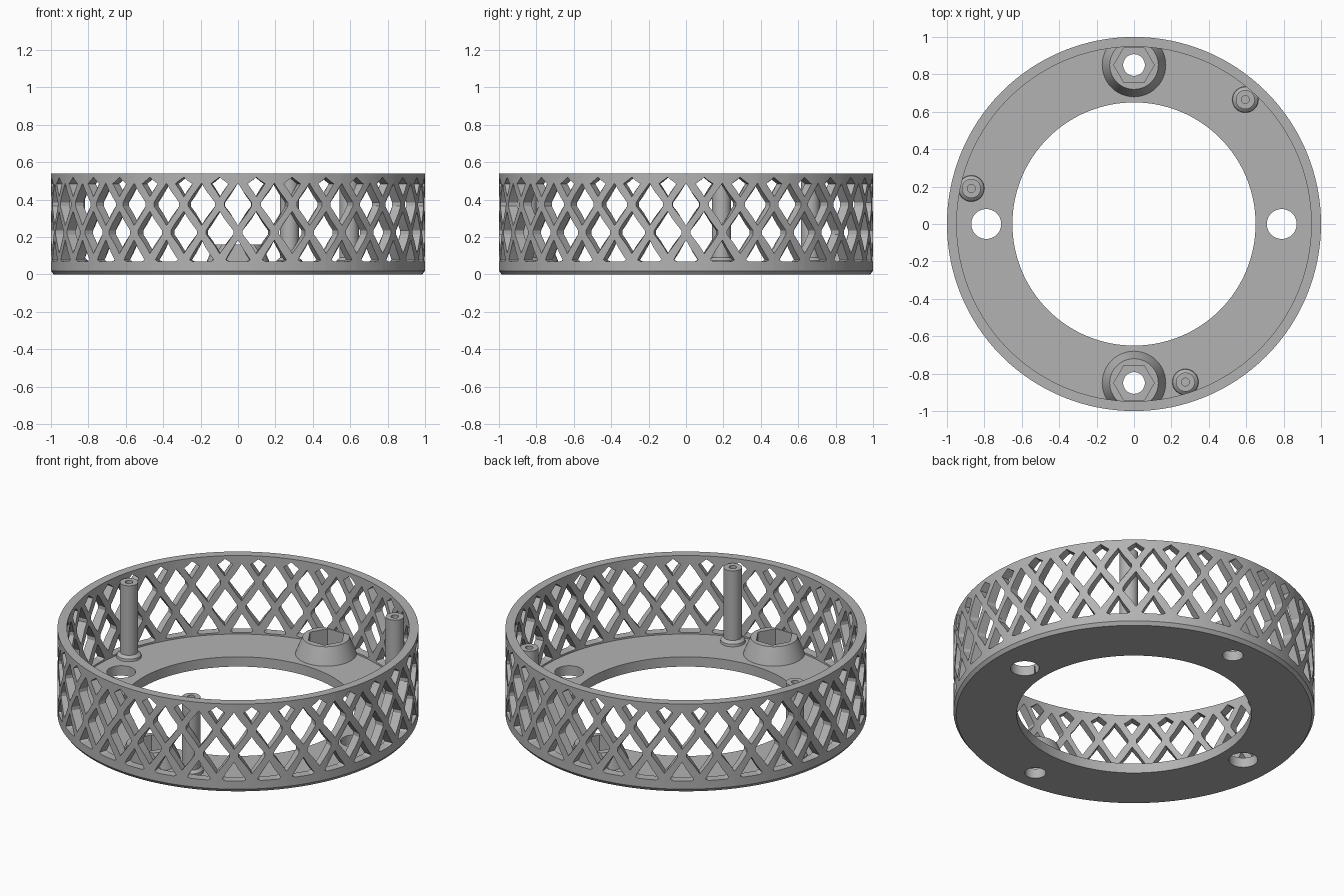
import bpy, bmesh, math
from mathutils import Vector

cube = bpy.data.objects.get("Cube")
if cube:
    bpy.data.objects.remove(cube, do_unlink=True)

grey = bpy.data.materials.new("plain_grey")
grey.use_nodes = True
grey.diffuse_color = (0.45, 0.45, 0.45, 1)
grey.node_tree.nodes["Principled BSDF"].inputs["Base Color"].default_value = (0.45, 0.45, 0.45, 1)

FLOOR, TOP = 0.06, 0.54
INNER = 0.948
COLUMNS = 32


def finish(name, bm):
    bmesh.ops.recalc_face_normals(bm, faces=bm.faces)
    mesh = bpy.data.meshes.new(name)
    bm.to_mesh(mesh)
    bm.free()
    ob = bpy.data.objects.new(name, mesh)
    bpy.context.collection.objects.link(ob)
    mesh.materials.append(grey)
    return ob


def lathe(name, profile, center=(0, 0), steps=48):
    """Revolve a closed (radius, height) profile; radius 0 makes a pole."""
    bm = bmesh.new()
    rings = []
    for r, z in profile:
        n = 1 if r == 0 else steps
        rings.append([bm.verts.new((center[0] + r * math.cos(math.tau * i / steps),
                                    center[1] + r * math.sin(math.tau * i / steps), z))
                      for i in range(n)])
    for a, b in zip(rings, rings[1:] + rings[:1]):
        if len(a) == len(b) == 1:
            continue
        for i in range(steps):
            j = (i + 1) % steps
            quad = [a[i % len(a)], a[j % len(a)], b[j % len(b)], b[i % len(b)]]
            bm.faces.new(list(dict.fromkeys(quad)))
    return finish(name, bm)


def rod(name, r, z0, z1, center=(0, 0), steps=48):
    return lathe(name, [(0, z0), (r, z0), (r, z1), (0, z1)], center, steps)


def combine(ob, tool, operation="DIFFERENCE"):
    """Apply a boolean and throw the tool away."""
    tool.hide_render = True
    mod = ob.modifiers.new("cut", "BOOLEAN")
    mod.operation, mod.object, mod.solver = operation, tool, "EXACT"
    bpy.context.view_layer.objects.active = ob
    bpy.ops.object.modifier_apply(modifier=mod.name)
    bpy.data.objects.remove(tool, do_unlink=True)


def smooth(ob):
    bpy.ops.object.select_all(action="DESELECT")
    ob.select_set(True)
    bpy.context.view_layer.objects.active = ob
    bpy.ops.object.shade_smooth_by_angle(angle=math.radians(25))


# Lattice openings: outlines of (sideways, height), placed around the wall
large = [(0, -0.113), (0.073, -0.01), (0.073, 0.01), (0, 0.113),
         (-0.073, 0.01), (-0.073, -0.01)]
top_cell = [(0, 0.415), (0.047, 0.485), (0, 0.52), (-0.047, 0.485)]
bottom_cell = [(0, 0.185), (-0.066, 0.078), (-0.05, 0.07), (0.05, 0.07), (0.066, 0.078)]


def add_cell(bm, column, outline, z):
    base = -math.pi / 2 + math.tau * column / COLUMNS
    layers = [[bm.verts.new((r * math.cos(base + u), r * math.sin(base + u), z + v))
               for u, v in outline] for r in (0.88, 1.08)]
    bm.faces.new(layers[0])
    bm.faces.new(layers[1][::-1])
    for i in range(len(outline)):
        j = (i + 1) % len(outline)
        bm.faces.new((layers[0][i], layers[0][j], layers[1][j], layers[1][i]))


cells = bmesh.new()
for k in range(COLUMNS):
    add_cell(cells, k, large, 0.375)
    add_cell(cells, k, bottom_cell, 0)
    add_cell(cells, k + 0.5, large, 0.225)
    add_cell(cells, k + 0.5, top_cell, 0)

# Ring: flat floor with a chamfered foot and a thin upright wall
ring = lathe("lattice_ring", [(0.65, 0), (0.985, 0), (1, 0.02), (1, TOP),
                              (INNER, TOP), (INNER, FLOOR), (0.65, FLOOR)], steps=128)
combine(ring, finish("cell_cutter", cells))

# Cable holes at the sides, bolt holes at front and back
for s in (1, -1):
    combine(ring, rod("hole_cutter", 0.08, -0.1, 0.2, (0.79 * s, 0)))
    combine(ring, rod("hole_cutter", 0.058, -0.1, 0.2, (0, 0.85 * s)))
smooth(ring)

# Tapered bosses with hexagonal nut pockets, trimmed by the wall
for name, s in (("back_nut_boss", 1), ("front_nut_boss", -1)):
    at = (0, 0.85 * s)
    boss = lathe(name, [(0, FLOOR), (0.17, FLOOR), (0.165, 0.075), (0.13, 0.16), (0, 0.16)], at)
    combine(boss, rod("hex_cutter", 0.108, 0, 0.3, at, 6))
    combine(boss, rod("wall_trim", INNER + 0.004, 0, 0.5, steps=128), "INTERSECT")
    smooth(boss)

# Screw posts with flared feet and blind pilot holes
posts = {"left_post": (0.595, 0.665), "right_post": (-0.87, 0.19), "front_post": (0.275, -0.845)}
for name, at in posts.items():
    post = lathe(name, [(0, FLOOR), (0.07, FLOOR), (0.068, 0.075), (0.051, 0.09),
                        (0.051, 0.515), (0.021, 0.515), (0.021, 0.35), (0, 0.35)], at, 32)
    smooth(post)
